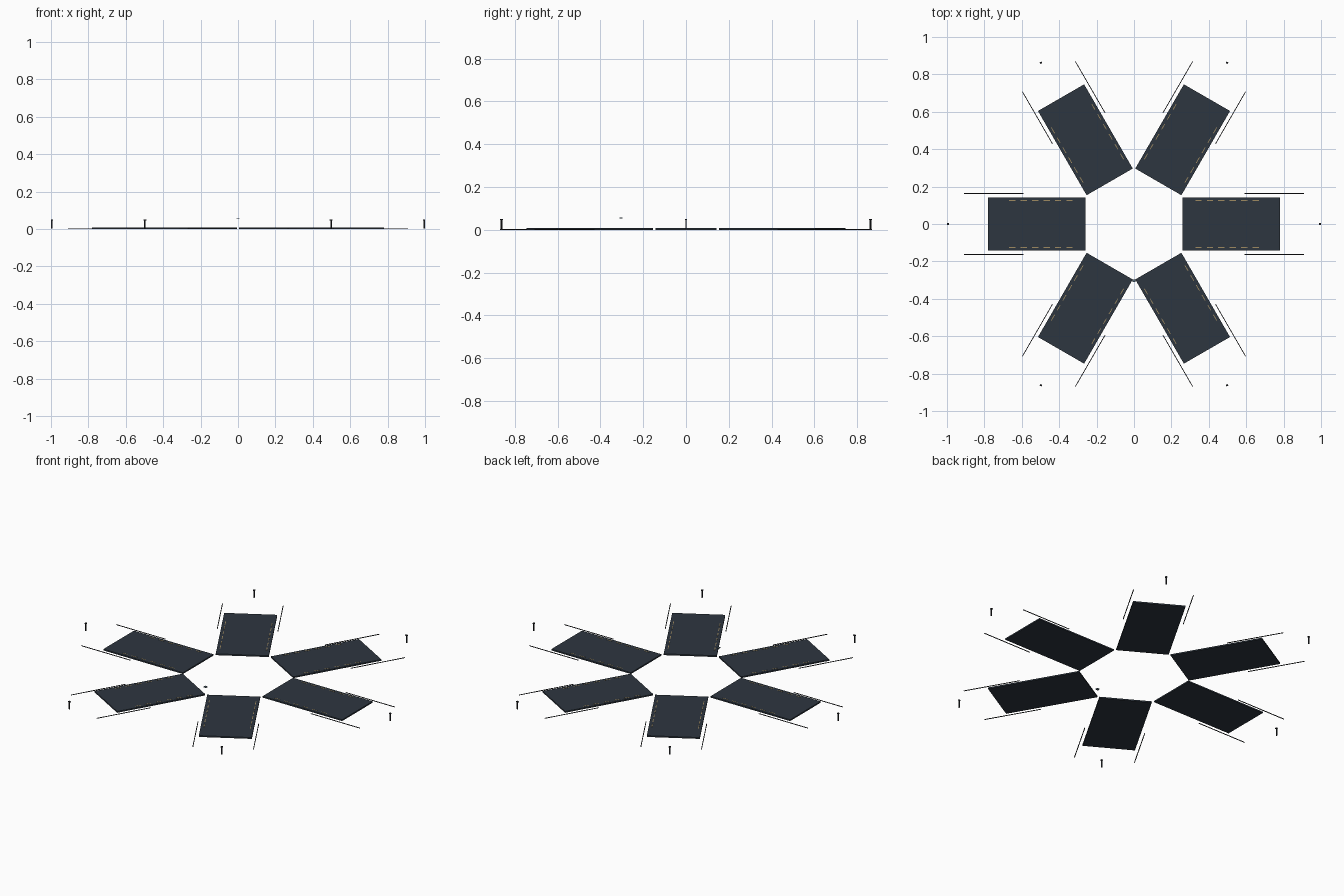
import bpy
from math import cos, sin, pi

if "Cube" in bpy.data.objects:
    bpy.data.objects.remove(bpy.data.objects["Cube"])


def material(name, rgb):
    m = bpy.data.materials.new(name)
    m.diffuse_color = (*rgb, 1)
    m.use_nodes = True
    m.node_tree.nodes["Principled BSDF"].inputs["Base Color"].default_value = m.diffuse_color
    return m


DARK = material("dark_slate", (0.027, 0.037, 0.051))
LINE = material("dark_line", (0.02, 0.022, 0.026))
TAN = material("tan_marking", (0.35, 0.26, 0.12))
BLUE = material("blue_grey", (0.10, 0.16, 0.20))


def box(name, center, size, angle, mat):
    """Box given in a bay's local frame (x = outward), turned about z."""
    x, y, z = center
    c, s = cos(angle), sin(angle)
    bpy.ops.mesh.primitive_cube_add(
        size=1, location=(x * c - y * s, x * s + y * c, z), rotation=(0, 0, angle))
    ob = bpy.context.object
    ob.name = name
    ob.scale = size
    ob.data.materials.append(mat)
    return ob


for i in range(6):
    a = i * pi / 3
    # Bay slab
    box(f"bay_slab_{i+1}", (0.52, 0, 0.004), (0.52, 0.285, 0.008), a, DARK)
    for side in (-1, 1):
        # Thin guide line running outward beside the slab
        box(f"guide_line_{i+1}", (0.75, side * 0.163, 0.0015), (0.32, 0.004, 0.003), a, LINE)
        # Dashed edge marking on the slab
        for k in range(6):
            box(f"edge_dash_{i+1}", (0.345 + k * 0.061, side * 0.125, 0.0085),
                (0.034, 0.004, 0.001), a, TAN)
    # Marker post with a small cap
    box(f"marker_post_{i+1}", (0.996, 0, 0.025), (0.006, 0.006, 0.042), a, LINE)
    box(f"post_cap_{i+1}", (0.995, 0, 0.048), (0.010, 0.011, 0.005), a, LINE)

# Small floating beacon at the front of the ring
box("beacon", (0, -0.303, 0.055), (0.016, 0.014, 0.005), 0, BLUE)
